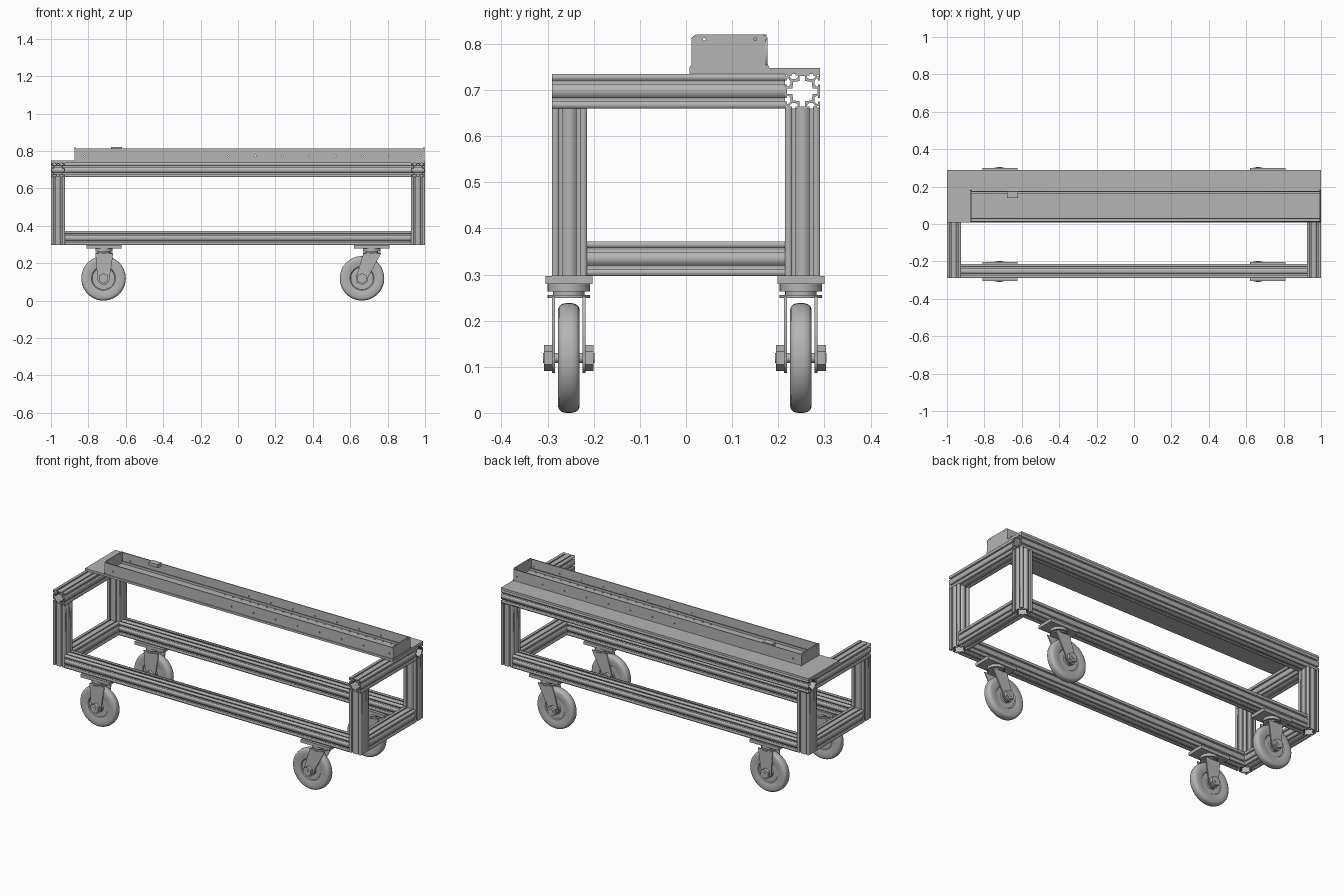
import bpy, bmesh, math
from mathutils import Matrix, Vector

cube = bpy.data.objects.get("Cube")
if cube:
    bpy.data.objects.remove(cube, do_unlink=True)

metal = bpy.data.materials.new("plain_grey")
metal.use_nodes = True
grey = (0.46, 0.46, 0.46, 1)
metal.diffuse_color = grey
metal.node_tree.nodes["Principled BSDF"].inputs["Base Color"].default_value = grey

# Local section axes (u, v, extrusion) for each extrusion direction
AXES = {
    "x": ((0, 1, 0), (0, 0, 1), (1, 0, 0)),
    "y": ((1, 0, 0), (0, 0, 1), (0, -1, 0)),
    "z": ((1, 0, 0), (0, 1, 0), (0, 0, 1)),
}


def frame(axis, loc):
    return Matrix.Translation(loc) @ Matrix(AXES[axis]).transposed().to_4x4()


def activate(obj):
    bpy.ops.object.select_all(action="DESELECT")
    obj.select_set(True)
    bpy.context.view_layer.objects.active = obj


def extrude(name, loops, length, axis, loc):
    """Fill closed outlines (inner ones become holes) and extrude them both ways."""
    curve = bpy.data.curves.new(name, "CURVE")
    curve.dimensions = "2D"
    curve.fill_mode = "BOTH"
    curve.extrude = length / 2
    for loop in loops:
        spline = curve.splines.new("POLY")
        spline.points.add(len(loop) - 1)
        for point, (u, v) in zip(spline.points, loop):
            point.co = (u, v, 0, 1)
        spline.use_cyclic_u = True
    curve.materials.append(metal)
    obj = bpy.data.objects.new(name, curve)
    bpy.context.collection.objects.link(obj)
    obj.matrix_world = frame(axis, loc)
    activate(obj)
    bpy.ops.object.convert(target="MESH")
    return bpy.context.object


def finish(name, bm, smooth=False):
    bmesh.ops.recalc_face_normals(bm, faces=bm.faces)
    mesh = bpy.data.meshes.new(name)
    bm.to_mesh(mesh)
    bm.free()
    mesh.materials.append(metal)
    obj = bpy.data.objects.new(name, mesh)
    bpy.context.collection.objects.link(obj)
    if smooth:
        activate(obj)
        bpy.ops.object.shade_smooth_by_angle(angle=math.radians(35))
    return obj


def box(name, low, high):
    low, high = Vector(low), Vector(high)
    bm = bmesh.new()
    bmesh.ops.create_cube(bm, size=1)
    bmesh.ops.scale(bm, vec=high - low, verts=bm.verts)
    bmesh.ops.translate(bm, vec=(low + high) / 2, verts=bm.verts)
    return finish(name, bm)


def cylinder(name, radius, length, axis, loc, sides=32):
    bm = bmesh.new()
    bmesh.ops.create_cone(bm, cap_ends=True, segments=sides, radius1=radius,
                          radius2=radius, depth=length, matrix=frame(axis, loc))
    return finish(name, bm, sides > 6)


def arc(cu, cv, radius, start, end, steps):
    angles = [math.radians(start + (end - start) * i / steps) for i in range(steps + 1)]
    return [(cu + radius * math.cos(a), cv + radius * math.sin(a)) for a in angles]


def hole(u, v, radius):
    return arc(u, v, radius, 0, 324, 9)


# Slotted square section: one side described, then turned four times
S = 0.075
H = S / 2
SLOT = [(-0.004, 0), (-0.004, 0.004), (-0.009, 0.004), (-0.009, 0.007), (-0.004, 0.0115)]
SLOT += [(-u, d) for u, d in reversed(SLOT)]
SIDE = [(-H, H)] + [(s * H / 2 + u, H - d) for s in (-1, 1) for u, d in SLOT]
CORE = [(-0.02, 0.02), (-0.006, 0.022), (-0.006, 0.033), (0.006, 0.033), (0.006, 0.022)]


def turned(points):
    out = []
    for _ in range(4):
        out += points
        points = [(v, -u) for u, v in points]
    return out


def corner_hole(su, sv):
    a, b = 0.032, 0.0355
    return [(su * a, sv * a), (su * b, sv * a), (su * b, sv * b), (su * a, sv * b)]


SECTION = [turned(SIDE), turned(CORE)]
SECTION += [corner_hole(su, sv) for su in (-1, 1) for sv in (-1, 1)]

# Frame
X, Y = 1 - H, 0.29 - H
BASE, TOP = 0.297, 0.735
extrude("top_back_rail", SECTION, 2, "x", (0, Y, TOP - H))
for side, x in (("right", -X), ("left", X)):
    extrude(side + "_top_rail", SECTION, 0.58 - S, "y", (x, -H, TOP - H))
    extrude(side + "_bottom_rail", SECTION, 0.58 - 2 * S, "y", (x, 0, BASE + H))
    for end, y in (("front", -Y), ("back", Y)):
        extrude(f"{end}_{side}_leg", SECTION, TOP - S - BASE, "z", (x, y, (TOP - S + BASE) / 2))
for end, y in (("front", -Y), ("back", Y)):
    extrude(end + "_bottom_rail", SECTION, 2 - 2 * S, "x", (0, y, BASE + H))

# Top plate
DECK = 0.748
box("top_plate", (-1, 0.008, TOP), (1, 0.29, DECK))

# Tray: floor, drilled walls, rounded end plates and inner ribs
T0, T1, YF, YB = -0.875, 0.998, 0.012, 0.177
T = 0.005
box("tray_floor", (T0, YF, DECK), (T1, YB, DECK + 0.006))
wall = [(T0, DECK), (T1, DECK), (T1, 0.814), (T0, 0.814)]
drill = [hole(x, 0.775, 0.004) for x in [-0.82, 0.975] + [-0.05 + 0.143 * i for i in range(7)]]
for name, y in (("front", YF + T / 2), ("back", YB - T / 2)):
    extrude(f"tray_{name}_wall", [wall] + drill, T, "y", (0, y, 0))
R = 0.012
plate = [(YF - 0.005, DECK), (YF, DECK + 0.008)]
plate += arc(YF + R, 0.82 - R, R, 180, 90, 6) + arc(YB - R, 0.82 - R, R, 90, 0, 6)
plate += [(YB, DECK + 0.008), (YB + 0.004, DECK)]
for name, x in (("right", T0 + T / 2), ("left", T1 - T / 2)):
    extrude(f"tray_{name}_end", [plate, hole(0.04, 0.81, 0.003), hole(0.15, 0.81, 0.003)],
            T, "x", (x, 0, 0))
for name, y in (("front", 0.03), ("back", 0.162)):
    box(f"tray_{name}_rib", (T0 + T, y - 0.002, DECK), (T1 - T, y + 0.002, 0.768))
for i in range(22):
    for y in (0.04, 0.152):
        cylinder("tray_screw", 0.004, 0.004, "z", (-0.19 + 0.054 * i, y, DECK + 0.008), 10)
box("tray_clip", (-0.68, 0.14, 0.80), (-0.62, 0.174, 0.82))

# Casters
WR = 0.119
TYRE = [(0.03, 0.021), (0.033, 0.014), (0.06, 0.014), (0.064, 0.019), (0.084, 0.0235),
        (0.104, 0.0235), (0.112, 0.021), (0.117, 0.015), (WR, 0.006)]
TYRE = [(0, 0.021)] + TYRE + [(r, -w) for r, w in reversed(TYRE)] + [(0, -0.021)]


def wheel(name, loc):
    bm = bmesh.new()
    verts = [bm.verts.new((r, w, 0)) for r, w in TYRE]
    edges = [bm.edges.new(pair) for pair in zip(verts, verts[1:])]
    bmesh.ops.spin(bm, geom=verts + edges, cent=(0, 0, 0), axis=(0, 1, 0),
                   angle=math.tau, steps=48, use_merge=True)
    bmesh.ops.remove_doubles(bm, verts=bm.verts, dist=0.0001)
    bmesh.ops.translate(bm, vec=loc, verts=bm.verts)
    return finish(name, bm, True)


def caster(name, plate_x, y, wheel_x):
    box(name + "_mount", (plate_x - 0.094, y - 0.051, 0.279),
        (plate_x + 0.094, y + 0.051, BASE))
    for part, radius, low, high in (("upper_race", 0.046, 0.263, 0.279),
                                    ("swivel", 0.034, 0.256, 0.263),
                                    ("lower_race", 0.046, 0.249, 0.256)):
        cylinder(f"{name}_{part}", radius, high - low, "z", (plate_x, y, (low + high) / 2))
    fork = [(plate_x + 0.05, 0.252), (plate_x - 0.045, 0.252)]
    fork += arc(wheel_x, WR, 0.033, 175, 370, 16)
    for sign in (-1, 1):
        extrude(name + "_fork", [fork], 0.006, "y", (0, y + sign * 0.033, 0))
        cylinder(name + "_nut", 0.028, 0.018, "y", (wheel_x, y + sign * 0.045, WR), 6)
    cylinder(name + "_axle", 0.011, 0.112, "y", (wheel_x, y, WR), 20)
    wheel(name + "_wheel", (wheel_x, y, WR))


for end, y in (("front", -0.254), ("back", 0.249)):
    caster(end + "_right_caster", -0.717, y, -0.719)
    caster(end + "_left_caster", 0.715, y, 0.663)
